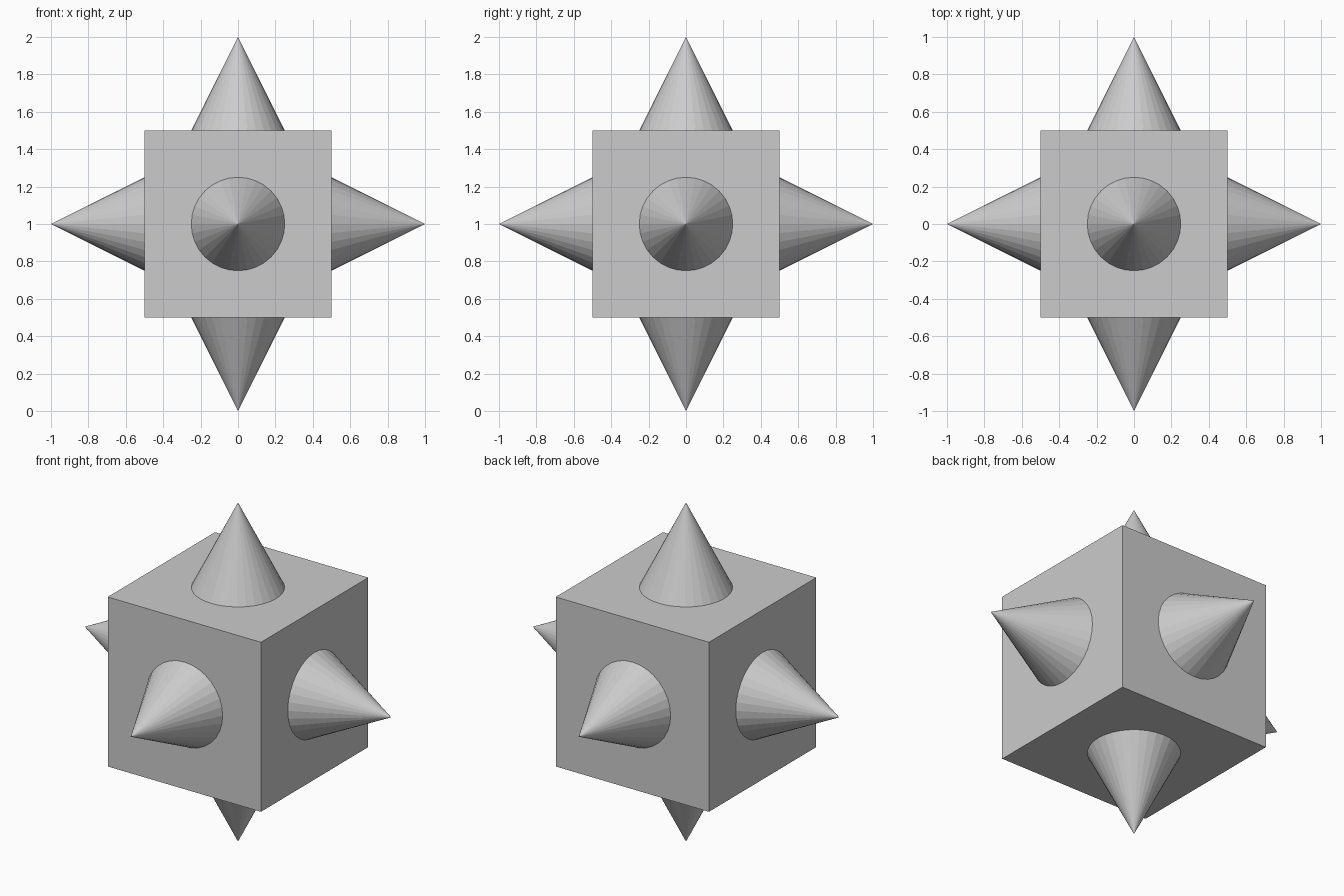
import bpy
from mathutils import Vector

if "Cube" in bpy.data.objects:
    bpy.data.objects.remove(bpy.data.objects["Cube"])

CENTRE = Vector((0, 0, 1))

# Cube body
bpy.ops.mesh.primitive_cube_add(size=1, location=CENTRE)
bpy.context.object.name = "cube_body"


def add_spike(name, direction):
    """Flat-shaded cone standing on the cube face that looks along direction."""
    d = Vector(direction)
    bpy.ops.mesh.primitive_cone_add(
        vertices=32, radius1=0.25, radius2=0, depth=0.5,
        location=CENTRE + d * 0.75,
        rotation=d.to_track_quat('Z', 'Y').to_euler())
    bpy.context.object.name = name


# One spike per face
spikes = {
    "right_spike": (1, 0, 0), "left_spike": (-1, 0, 0),
    "back_spike": (0, 1, 0), "front_spike": (0, -1, 0),
    "top_spike": (0, 0, 1), "bottom_spike": (0, 0, -1),
}
for name, direction in spikes.items():
    add_spike(name, direction)
